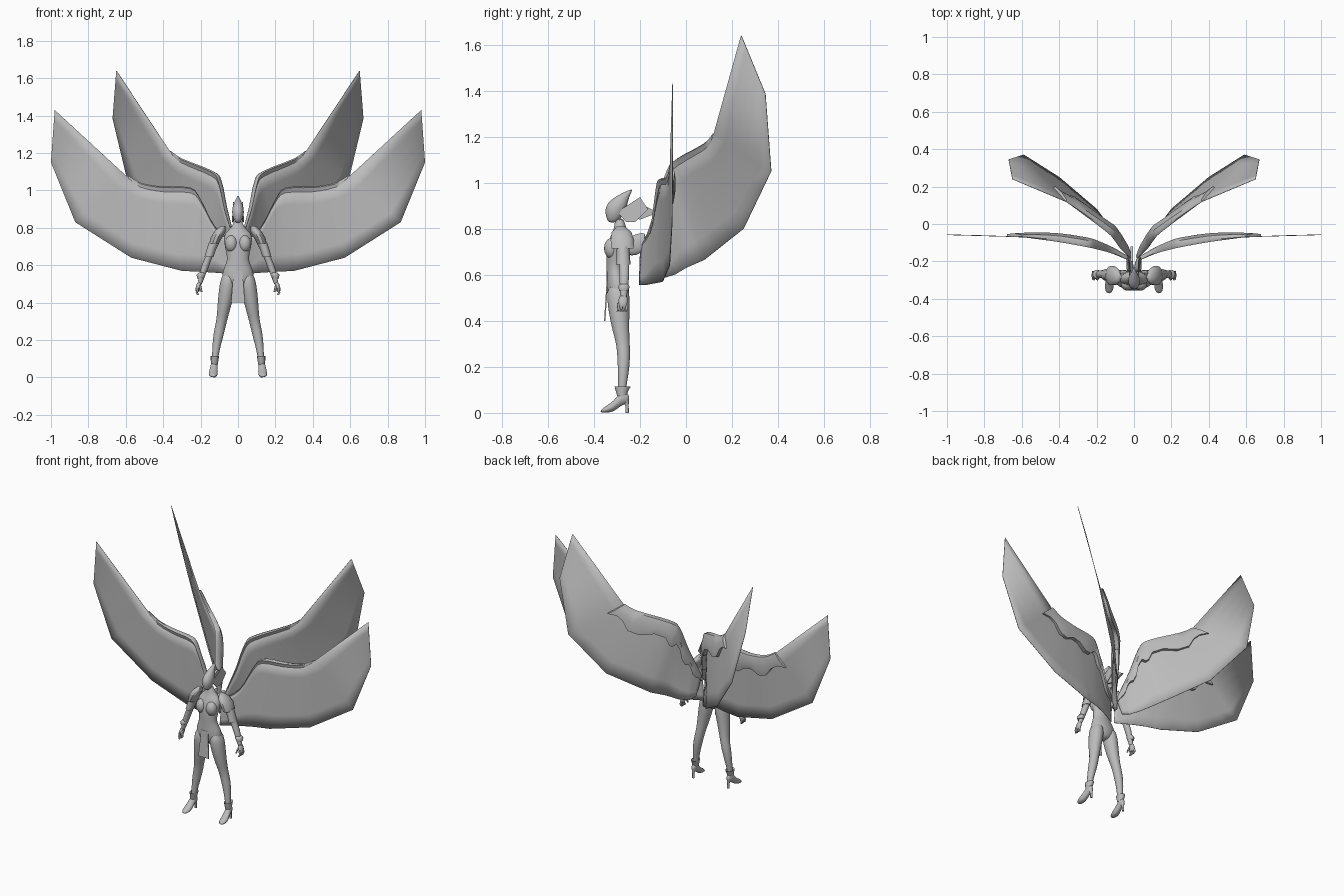
import bpy, bmesh, math
from mathutils import Vector

cube = bpy.data.objects.get("Cube")
if cube:
    bpy.data.objects.remove(cube, do_unlink=True)

grey = bpy.data.materials.new("plain grey")
grey.use_nodes = True
tone = (0.5, 0.5, 0.5, 1)
grey.diffuse_color = tone
grey.node_tree.nodes["Principled BSDF"].inputs["Base Color"].default_value = tone


def finish(name, bm, mirror=False, subdivide=0, angle=40):
    """Turn a bmesh into a shaded object, mirrored across the body if asked."""
    bmesh.ops.recalc_face_normals(bm, faces=bm.faces)
    mesh = bpy.data.meshes.new(name)
    bm.to_mesh(mesh)
    bm.free()
    mesh.materials.append(grey)
    obj = bpy.data.objects.new(name, mesh)
    bpy.context.collection.objects.link(obj)
    bpy.ops.object.select_all(action="DESELECT")
    obj.select_set(True)
    bpy.context.view_layer.objects.active = obj
    bpy.ops.object.shade_smooth_by_angle(angle=math.radians(angle))
    if mirror:
        obj.modifiers.new("Mirror", "MIRROR").use_mirror_merge = False
    if subdivide:
        sub = obj.modifiers.new("Subdivision", "SUBSURF")
        sub.levels = sub.render_levels = subdivide
    return obj


def loft(name, sections, along="z", sides=12, subdivide=1, mirror=False, angle=70):
    """Skin oval sections (x, y, z, half width, half depth)."""
    bm = bmesh.new()
    rings = []
    for x, y, z, a, b in sections:
        ring = []
        for i in range(sides):
            t = math.tau * i / sides
            u, v = a * math.cos(t), b * math.sin(t)
            ring.append(bm.verts.new((x + u, y + v, z) if along == "z" else (x + u, y, z + v)))
        rings.append(ring)
    for low, high in zip(rings, rings[1:]):
        for i in range(sides):
            j = (i + 1) % sides
            bm.faces.new((low[i], low[j], high[j], high[i]))
    bm.faces.new(rings[0])
    bm.faces.new(rings[-1])
    return finish(name, bm, mirror, subdivide, angle)


def plate(name, points, thickness, mirror=False):
    """A thin flat panel through the given corner points."""
    bm = bmesh.new()
    face = bm.faces.new([bm.verts.new(p) for p in points])
    face.normal_update()
    shift = face.normal * thickness
    new = bmesh.ops.extrude_face_region(bm, geom=[face])["geom"]
    bmesh.ops.translate(bm, vec=shift, verts=[v for v in new if isinstance(v, bmesh.types.BMVert)])
    return finish(name, bm, mirror)


def ball(name, centre, size, mirror=True):
    bm = bmesh.new()
    bmesh.ops.create_uvsphere(bm, u_segments=16, v_segments=10, radius=1)
    for v in bm.verts:
        v.co = Vector(centre) + v.co * Vector(size)
    return finish(name, bm, mirror, angle=80)


# Torso, neck and bust
loft("torso", [(0, -.295, .47, .03, .03), (0, -.295, .51, .088, .05), (0, -.296, .55, .09, .052),
               (0, -.303, .595, .074, .043), (0, -.31, .63, .057, .037), (0, -.305, .68, .068, .043),
               (0, -.298, .73, .08, .046), (0, -.287, .775, .076, .04), (0, -.285, .8, .032, .027),
               (0, -.29, .85, .02, .02)])
ball("bust", (.036, -.322, .715), (.034, .034, .045))

# Helmet with swept crest and side fins
loft("helmet", [(0, -.32, .825, .012, .018), (0, -.312, .85, .027, .036), (0, -.308, .88, .034, .046),
                (0, -.298, .91, .031, .047), (0, -.278, .94, .019, .032), (0, -.235, .972, .003, .005)])
plate("helmet_fin", [(.024, -.3, .872), (.026, -.2, .937), (.03, -.165, .885),
                     (.032, -.22, .83), (.027, -.26, .83)], .004, True)
plate("nape_tail", [(-.006, -.27, .86), (-.006, -.2, .91), (-.006, -.12, .87), (-.006, -.2, .84)], .012)

# Legs, ankle cuffs and heeled shoes
loft("leg", [(.125, -.278, .07, .016, .018), (.122, -.278, .11, .017, .018), (.115, -.272, .17, .023, .024),
             (.102, -.27, .24, .03, .029), (.088, -.273, .3, .029, .03), (.077, -.284, .36, .035, .038),
             (.065, -.29, .43, .043, .046), (.054, -.294, .5, .046, .053), (.05, -.295, .56, .035, .045)], mirror=True)
loft("ankle_cuff", [(.126, -.278, .07, .018, .02), (.125, -.278, .095, .021, .027),
                    (.124, -.275, .115, .023, .035), (.124, -.275, .1, .017, .018)], subdivide=0, mirror=True)
loft("shoe", [(.133, -.372, .007, .012, .006), (.133, -.345, .016, .026, .016), (.131, -.315, .027, .024, .024),
              (.128, -.285, .06, .02, .031), (.126, -.26, .066, .017, .027), (.126, -.246, .062, .009, .014)],
     along="y", mirror=True)
loft("shoe_heel", [(.126, -.255, 0, .007, .007), (.126, -.256, .03, .007, .007),
                   (.126, -.262, .06, .014, .014)], subdivide=0, mirror=True)

# Front cloth hanging from the hips
plate("loincloth", [(-.024, -.345, .57), (.024, -.345, .57), (.037, -.356, .4), (-.037, -.356, .4)], .006)

# Arms, armour and hands
loft("arm", [(.208, -.272, .49, .013, .016), (.196, -.27, .53, .015, .016), (.178, -.268, .59, .022, .023),
             (.158, -.268, .64, .02, .022), (.132, -.272, .7, .022, .026), (.1, -.28, .77, .028, .03),
             (.075, -.285, .785, .015, .02)], mirror=True)
loft("pauldron", [(.128, -.275, .715, .026, .05), (.115, -.276, .75, .03, .054), (.095, -.28, .785, .028, .045),
                  (.08, -.283, .81, .013, .018)], sides=10, subdivide=0, mirror=True, angle=50)
loft("arm_guard", [(.155, -.272, .645, .024, .031), (.141, -.273, .69, .025, .029),
                   (.13, -.273, .725, .024, .027)], sides=8, subdivide=0, mirror=True)
loft("bracer", [(.2, -.27, .53, .018, .021), (.198, -.27, .548, .024, .026), (.193, -.27, .56, .018, .02)],
     sides=10, subdivide=0, mirror=True)
loft("hand", [(.217, -.275, .455, .012, .018), (.213, -.273, .48, .015, .025), (.206, -.272, .515, .012, .016)],
     mirror=True)
for k in range(4):
    y = -.293 + k * .012
    loft("finger", [(.214, y - .004, .44, .005, .005), (.22, y, .455, .006, .006),
                    (.215, y, .478, .007, .007)], sides=6, subdivide=0, mirror=True)
loft("thumb", [(.195, -.297, .458, .005, .005), (.199, -.293, .475, .006, .006), (.206, -.28, .497, .007, .008)],
     sides=6, subdivide=0, mirror=True)


def curve_through(points, steps):
    """Smooth path through the points (Catmull-Rom)."""
    path = []
    for i in range(len(points) - 1):
        a, b, c, d = (points[min(max(i + k, 0), len(points) - 1)] for k in (-1, 0, 1, 2))
        for s in range(steps):
            t = s / steps
            path.append(b + (c - a) * t / 2 + (a - b * 2.5 + c * 2 - d / 2) * t ** 2
                        + (b * 3 - a - c * 3 + d) * t ** 3 / 2)
    return path + [points[-1]]


def wing(name, lead, trail, back):
    """Thin membrane plus a thick, ragged-edged arm behind its leading edge."""
    lead, trail, back = [Vector(p) for p in lead], [Vector(p) for p in trail], Vector(back).normalized()
    steps, rows = 3, 5
    elbow = (len(lead) - 2) * steps
    lead = curve_through(lead[:-1], steps) + lead[-1:]
    trail = [a.lerp(b, s / steps) for a, b in zip(trail[:-2], trail[1:-1]) for s in range(steps)] + trail[-2:]

    bm = bmesh.new()
    grid = [[bm.verts.new(a.lerp(b, r / rows)) for r in range(rows + 1)] for a, b in zip(lead, trail)]
    for a, b in zip(grid, grid[1:]):
        for r in range(rows):
            bm.faces.new((a[r], b[r], b[r + 1], a[r + 1]))
    sheet = finish(name + "_membrane", bm, True, angle=60)
    thick = sheet.modifiers.new("Thickness", "SOLIDIFY")
    thick.thickness, thick.offset = .003, 0

    # Arm: rounded front rim, thick back and a ragged lower lip
    bm = bmesh.new()
    strips = []
    for i in range(elbow + 1):
        a, b = lead[i], trail[i]
        reach = .29 if i // 2 % 2 else .21
        depth = .014 + .026 * math.sin(math.pi * (i + 1) / (elbow + 2))
        rim = back * .012 * math.sin(math.pi * i / elbow)
        up = (a - b).normalized() * .006
        strips.append([bm.verts.new(p) for p in (
            a - rim, a + up, a + back * depth * .6, a.lerp(b, reach * .5) + back * depth,
            a.lerp(b, reach) + back * depth * .7, a.lerp(b, reach), a.lerp(b, .06))])
    n = len(strips[0])
    for a, b in zip(strips, strips[1:]):
        for k in range(n):
            bm.faces.new((a[k], b[k], b[(k + 1) % n], a[(k + 1) % n]))
    bm.faces.new(strips[0])
    bm.faces.new(strips[-1])
    finish(name + "_arm", bm, True, angle=50)


def spread(pairs):
    return [(x, -.055 - .155 * math.exp(-x / .25), z) for x, z in pairs]


# Two pairs of wings: the lower pair spreads sideways, the upper pair sweeps back
wing("lower_wing",
     spread([(.02, .72), (.12, .8), (.2, .95), (.255, 1.01), (.4, 1.015), (.52, 1.035), (.6, 1.08), (.98, 1.43)]),
     spread([(.01, .555), (.06, .555), (.12, .56), (.2, .565), (.3, .57), (.57, .64), (.87, .83), (1, 1.15)]),
     (0, 1, 0))
wing("upper_wing",
     [(.02, -.19, .72), (.045, -.15, .82), (.07, -.12, .91), (.1, -.075, 1.05),
      (.14, -.035, 1.1), (.3, .08, 1.165), (.365, .12, 1.21), (.65, .24, 1.64)],
     [(.03, -.15, .6), (.05, -.1, .585), (.09, -.05, .6), (.14, 0, .63),
      (.2, .08, .665), (.4, .25, .8), (.59, .37, 1.05), (.67, .345, 1.385)],
     (-.5, .8, 0))
# Shoulder roots joining the wings to the back
loft("wing_root", [(.02, -.26, .72, .025, .04), (.02, -.215, .73, .018, .05), (.03, -.17, .75, .012, .04)],
     along="y", mirror=True)
